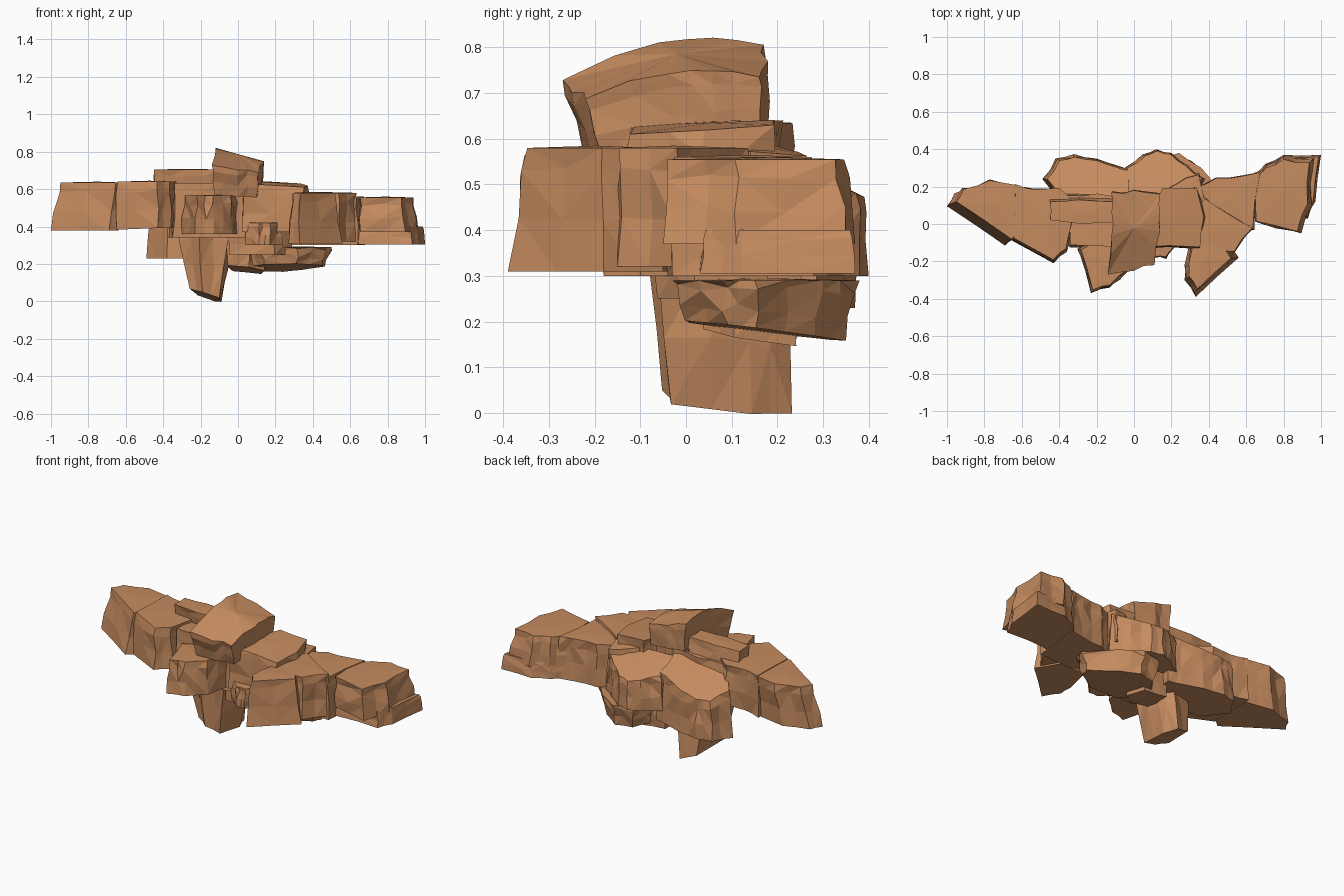
import bpy
import bmesh
import random
from mathutils import Vector

random.seed(7)
if "Cube" in bpy.data.objects:
    bpy.data.objects.remove(bpy.data.objects["Cube"], do_unlink=True)

# One sandstone colour for the whole formation
stone = bpy.data.materials.new("warm sandstone")
stone.use_nodes = True
colour = (0.56, 0.26, 0.115, 1)
stone.diffuse_color = colour
shader = stone.node_tree.nodes["Principled BSDF"]
shader.inputs["Base Color"].default_value = colour
shader.inputs["Roughness"].default_value = 0.9


def wobble(amount):
    return random.uniform(-amount, amount)


def rock(name, outline, bottom, top, top_size=0.95, base_size=1.0, narrow=1.0,
         slope=(0, 0), lean=(0, 0), base_slope=(0, 0), bend=0, rough=0.01):
    """Chiselled block: a plan outline (in hundredths) lofted from bottom to top.
    lean shifts the base, narrow squeezes its width, bend arches the top."""
    corners = [Vector(p) / 100 for p in outline]
    centre = sum(corners, Vector((0, 0))) / len(corners)
    plan = []
    for i, point in enumerate(corners):
        following = corners[(i + 1) % len(corners)]
        middle = (point + following) / 2
        plan += [point, middle + (centre - middle) * random.uniform(0, 0.06)]

    bm = bmesh.new()
    rings = []
    for level in (0, 0.4, 0.8, 1):
        size = base_size + (top_size - base_size) * level
        shift = Vector(lean) * (1 - level)
        inner = 0 < level < 1
        ring = []
        for point in plan:
            offset = (point - centre) * size
            offset.x *= narrow + (1 - narrow) * min(1, level * 2)
            low = bottom + offset.dot(Vector(base_slope))
            high = top + offset.dot(Vector(slope)) - bend * offset.y ** 2
            spot = centre + shift + offset
            if inner:
                spot = spot + Vector((wobble(rough), wobble(rough)))
            z = low + (high - low) * level + (wobble(rough) if inner else 0)
            ring.append(bm.verts.new((spot.x, spot.y, z)))
        rings.append(ring)

    # Side facets
    count = len(plan)
    for lower, upper in zip(rings, rings[1:]):
        for i in range(count):
            j = (i + 1) % count
            bm.faces.new((lower[i], lower[j], upper[j], upper[i]))
    # Slightly crowned top and flat underside
    for ring, z, shift in ((rings[0], bottom, Vector(lean)),
                           (rings[-1], top + rough / 2, Vector((0, 0)))):
        hub = bm.verts.new((centre.x + shift.x, centre.y + shift.y, z))
        for i in range(count):
            bm.faces.new((ring[i], ring[(i + 1) % count], hub))
    bmesh.ops.triangulate(bm, faces=[f for f in bm.faces if len(f.verts) == 4])
    bmesh.ops.recalc_face_normals(bm, faces=bm.faces)

    mesh = bpy.data.meshes.new(name)
    bm.to_mesh(mesh)
    bm.free()
    mesh.materials.append(stone)
    bpy.context.collection.objects.link(bpy.data.objects.new(name, mesh))


# Right arm, two blocks
rock("right_arm_tip",
     [(-96, 12), (-65, -9), (-60, -5), (-60, 21), (-77, 24), (-92, 19)],
     0.38, 0.635, top_size=0.95, lean=(-0.04, -0.025))
rock("right_arm_inner",
     [(-65, -8), (-43, -20), (-36, -14), (-30, 12), (-40, 20), (-53, 19), (-64, 22)],
     0.39, 0.64, top_size=0.96, base_slope=(0.04, 0), lean=(0, -0.01))

# Left arm, with a recessed lower ledge under the tip
rock("left_arm_tip",
     [(64, 0), (88, -6), (94, 10), (95, 34), (80, 36), (70, 31), (62, 25)],
     0.37, 0.555, top_size=0.92, lean=(0.015, 0.01))
rock("left_arm_ledge",
     [(64, 3), (93, 3), (97, 12), (100, 37), (80, 37), (70, 32), (62, 25)],
     0.305, 0.40, top_size=0.93, rough=0.004)
rock("left_arm_inner",
     [(34, -2), (42, -4), (64, -3), (68, 28), (58, 26), (44, 25), (34, 20)],
     0.30, 0.56, top_size=0.97)

# Left forward spur
rock("left_spur_front",
     [(33, -39), (56, -18), (48, -5), (31, -4), (27, -22), (27, -30)],
     0.31, 0.58, top_size=0.78, lean=(0, 0))
rock("left_spur_back",
     [(40, -16), (54, -15), (64, -2), (50, 6), (38, 14), (30, 6), (30, -12)],
     0.32, 0.58, top_size=0.97)
rock("left_shoulder_ridge",
     [(14, 10), (30, 4), (38, 14), (35, 27), (28, 25), (18, 19)],
     0.36, 0.58, slope=(-0.1, -0.1))

# Central mass
rock("left_core",
     [(2, -13), (36, -13), (38, 4), (34, 20), (15, 20), (10, 9), (2, 8)],
     0.37, 0.63, top_size=0.96, slope=(-0.06, 0.06))
rock("right_core",
     [(-35, -12), (-10, -13), (6, -10), (6, 14), (-20, 17), (-38, 16)],
     0.34, 0.625, top_size=0.95, slope=(0, -0.06))
rock("right_upper_slab",
     [(-45, 2), (-28, 0), (-8, 1), (-8, 12), (-30, 13), (-45, 12)],
     0.5, 0.705, top_size=0.99, lean=(0.01, 0.03), rough=0.006)
rock("neck_block",
     [(-11, -8), (12, -10), (14, 12), (-2, 16), (-12, 14)],
     0.42, 0.64, top_size=0.95)

# Head block, arched front to back and tilted to the left
rock("head_block",
     [(-14, -27), (0, -25), (11, -22), (14, -4), (14, 6), (14, 16), (0, 18),
      (-12, 17), (-12, 6), (-12, -6)],
     0.595, 0.783, top_size=1.0, base_size=0.9, slope=(-0.28, 0.13),
     base_slope=(-0.1, 0.17), lean=(0, 0.02), bend=1.0, rough=0.006)

# Front blocks
rock("front_block",
     [(-30, -13), (-23, -37), (-13, -34), (-3, -25), (0, -8), (-14, -4)],
     0.36, 0.565, top_size=0.9)
rock("front_small_block",
     [(4, -12), (11, -18), (17, -18), (24, -10), (22, 6), (4, 6)],
     0.3, 0.42, top_size=0.95)
rock("front_lower_block",
     [(-6, -6), (20, -7), (30, 2), (28, 18), (-4, 18)],
     0.25, 0.41, top_size=1.0, base_size=0.94)

# Back blocks
rock("back_right_block",
     [(-49, 24), (-38, 10), (-10, 8), (0, 12), (0, 29), (-8, 31), (-20, 35),
      (-33, 37), (-42, 35)],
     0.23, 0.53, top_size=0.9, slope=(0.08, -0.5))
rock("back_left_block",
     [(-8, 14), (34, 14), (38, 24), (29, 31), (20, 38), (12, 40), (5, 37), (-5, 30)],
     0.30, 0.52, top_size=0.92, slope=(0, -0.45))

# Underside blocks
rock("left_under_block",
     [(3, 6), (12, -2), (32, -3), (48, 8), (50, 15), (36, 30), (24, 38), (12, 35), (4, 24)],
     0.18, 0.29, top_size=1.0, base_size=0.86, base_slope=(0.02, -0.12))
rock("middle_under_block",
     [(-10, 4), (6, 2), (16, 10), (14, 26), (-4, 26)],
     0.17, 0.36, base_size=0.85, base_slope=(-0.1, -0.15))
rock("hanging_block",
     [(-31, -4), (-20, -8), (-6, -6), (-4, 12), (-9, 21), (-24, 18)],
     0.027, 0.40, top_size=1.0, base_size=0.98, narrow=0.64,
     base_slope=(-0.32, -0.1), lean=(-0.005, 0.025))
